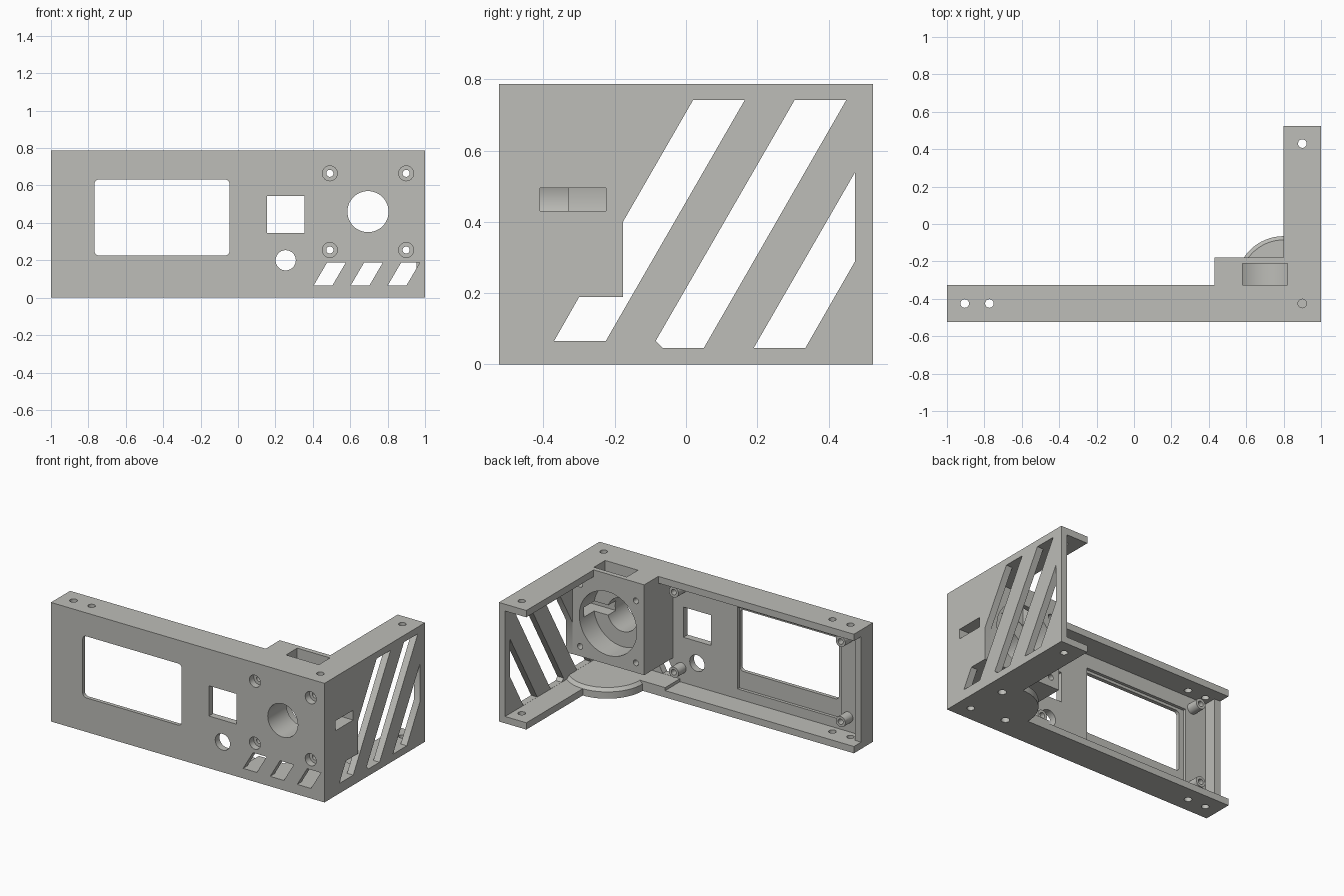
import bpy, bmesh, math
from mathutils import Matrix, Vector

if "Cube" in bpy.data.objects:
    bpy.data.objects.remove(bpy.data.objects["Cube"])

grey = bpy.data.materials.new("warm_grey")
grey.diffuse_color = (0.51, 0.51, 0.48, 1)
grey.use_nodes = True
grey.node_tree.nodes["Principled BSDF"].inputs["Base Color"].default_value = grey.diffuse_color
H, T, F, B = 0.787, 0.045, -0.525, 0.525   # height, wall thickness, front, back


def finish(name, bm):
    bmesh.ops.recalc_face_normals(bm, faces=bm.faces)
    me = bpy.data.meshes.new(name)
    bm.to_mesh(me)
    bm.free()
    me.materials.append(grey)
    ob = bpy.data.objects.new(name, me)
    bpy.context.collection.objects.link(ob)
    return ob


def box(name, x0, x1, y0, y1, z0, z1):
    bm = bmesh.new()
    bmesh.ops.create_cube(bm, size=1)
    for v in bm.verts:
        v.co = ((x0, x1)[v.co.x > 0], (y0, y1)[v.co.y > 0], (z0, z1)[v.co.z > 0])
    return finish(name, bm)


def rod(name, axis, a, b, r, lo, hi, r2=None, seg=48):
    """Cylinder along an axis; a, b are the two remaining coordinates in order."""
    bm = bmesh.new()
    bmesh.ops.create_cone(bm, cap_ends=True, segments=seg, radius1=r,
                          radius2=r2 or r, depth=hi - lo)
    m = (lo + hi) / 2
    if axis == 'Z':
        mat = Matrix.Translation((a, b, m))
    elif axis == 'Y':
        mat = Matrix.Translation((a, m, b)) @ Matrix.Rotation(-math.pi / 2, 4, 'X')
    else:
        mat = Matrix.Translation((m, a, b)) @ Matrix.Rotation(math.pi / 2, 4, 'Y')
    bm.transform(mat)
    return finish(name, bm)


def prism(name, axis, pts, lo, hi):
    """Extrude a 2D outline along X (points are y, z) or Y (points are x, z)."""
    bm = bmesh.new()
    co = [(lo, p, q) if axis == 'X' else (p, lo, q) for p, q in pts]
    f = bm.faces.new([bm.verts.new(c) for c in co])
    ext = bmesh.ops.extrude_face_region(bm, geom=[f])
    d = Vector((hi - lo, 0, 0) if axis == 'X' else (0, hi - lo, 0))
    bmesh.ops.translate(bm, vec=d, verts=[g for g in ext["geom"] if isinstance(g, bmesh.types.BMVert)])
    return finish(name, bm)


def rounded(x0, x1, z0, z1, r):
    pts = []
    for i, (cx, cz) in enumerate([(x1 - r, z1 - r), (x0 + r, z1 - r), (x0 + r, z0 + r), (x1 - r, z0 + r)]):
        for k in range(6):
            a = math.pi / 2 * (i + k / 5)
            pts.append((cx + r * math.cos(a), cz + r * math.sin(a)))
    return pts


def boolean(ob, other, op):
    m = ob.modifiers.new(op, 'BOOLEAN')
    m.operation, m.solver, m.object = op, 'EXACT', other
    bpy.context.view_layer.objects.active = ob
    bpy.ops.object.modifier_apply(modifier=m.name)
    bpy.data.objects.remove(other)


# Front and side walls with their flanges
body = box("bracket_body", -1, 1, F, F + T, 0, H)
add = [box("side_wall", 1 - T, 1, F, B, 0, H),
       box("left_end_tab", -1, -1 + T, F, -0.40, 0, H),
       box("thick_floor", 0.38, 1, F, -0.325, 0, 0.065),
       box("bore_block", 0.43, 1, F, -0.178, 0.19, H)]
for z0, z1 in ((0, T), (H - T, H)):
    add.append(box("front_flange", -1, 1, F, -0.325, z0, z1))
    add.append(box("side_flange", 0.8, 1, F, B, z0, z1))

# Round base pad with a chamfered rim, trimmed inside the outer walls
for args in ((0.255, 0, T, 0.255), (0.255, T, 0.065, 0.235)):
    pad = rod("base_pad", 'Z', 0.8, -0.32, args[0], args[1], args[2], args[3], 64)
    for v in pad.data.vertices:
        v.co.x = min(v.co.x, 0.98)
        v.co.y = max(v.co.y, -0.51)
    add.append(pad)

# Board standoffs
posts = [(x, z) for x in (-0.85, 0.37) for z in (0.14, 0.67)]
for x, z in posts:
    add.append(rod("standoff", 'Y', x, z, 0.035, F + 0.02, -0.40, seg=32))
for part in add:
    boolean(body, part, 'UNION')

# Display window, its rear recess, square and round openings
cut = [prism("window", 'Y', rounded(-0.768, -0.045, 0.225, 0.632, 0.025), -0.6, -0.4),
       box("recess", -0.80, -0.04, F + 0.025, -0.45, 0.11, 0.65),
       box("square_hole", 0.155, 0.355, -0.6, -0.4, 0.345, 0.545),
       rod("round_hole", 'Y', 0.255, 0.2, 0.054, -0.6, -0.4)]

# Slanted vents in the front
for i in range(3):
    x = 0.405 + 0.198 * i
    cut.append(prism("front_vent", 'Y', [(x, 0.066), (x + 0.1, 0.066), (x + 0.172, 0.189), (x + 0.072, 0.189)],
                     -0.6, -0.47))

# Slanted vents in the side wall
for pts in ([(-0.37, 0.066), (-0.225, 0.066), (0.165, 0.742), (0.02, 0.742), (-0.177, 0.40), (-0.177, 0.189), (-0.3, 0.189)],
            [(-0.085, 0.066), (-0.065, 0.046), (0.05, 0.046), (0.45, 0.742), (0.305, 0.742)],
            [(0.19, 0.046), (0.335, 0.046), (0.475, 0.29), (0.475, 0.54)]):
    cut.append(prism("side_vent", 'X', pts, 0.95, 1.1))

# Stepped bore with access slots and corner screw holes
cx, cz = 0.695, 0.46
cut += [rod("front_bore", 'Y', cx, cz, 0.11, -0.6, -0.1),
        rod("rear_bore", 'Y', cx, cz, 0.21, -0.33, -0.1, seg=64),
        box("top_slot", 0.58, 0.82, -0.327, -0.21, cz, 0.9),
        box("side_slot", cx, 1.1, -0.41, -0.225, 0.43, 0.495)]
for sx in (-1, 1):
    for sz in (-1, 1):
        x, z = cx + 0.204 * sx, cz + 0.205 * sz
        cut.append(rod("screw_hole", 'Y', x, z, 0.019, -0.6, -0.1, seg=24))
        cut.append(rod("screw_head", 'Y', x, z, 0.04, -0.6, -0.48, seg=32))

# Flange, tab, pad and standoff holes
for x, y in ((-0.905, -0.425), (-0.773, -0.425), (0.9, 0.43)):
    cut.append(rod("flange_hole", 'Z', x, y, 0.023, -0.1, 0.9, seg=24))
cut.append(rod("corner_hole_low", 'Z', 0.9, -0.425, 0.023, -0.1, 0.1, seg=24))
cut.append(rod("corner_hole_top", 'Z', 0.9, -0.425, 0.023, 0.70, 0.9, seg=24))
for x, y in ((0.88, -0.16), (0.655, -0.40)):
    cut.append(rod("pad_hole", 'Z', x, y, 0.026, -0.1, 0.05, seg=24))
for z in (0.28, 0.50):
    cut.append(rod("tab_hole", 'X', -0.46, z, 0.018, -1.1, -0.9, seg=24))
for x, z in posts:
    cut.append(rod("standoff_hole", 'Y', x, z, 0.018, F + 0.03, -0.35, seg=24))
for c in cut:
    boolean(body, c, 'DIFFERENCE')

bpy.ops.object.select_all(action='DESELECT')
body.select_set(True)
bpy.context.view_layer.objects.active = body
bpy.ops.object.shade_smooth_by_angle(angle=math.radians(30))
